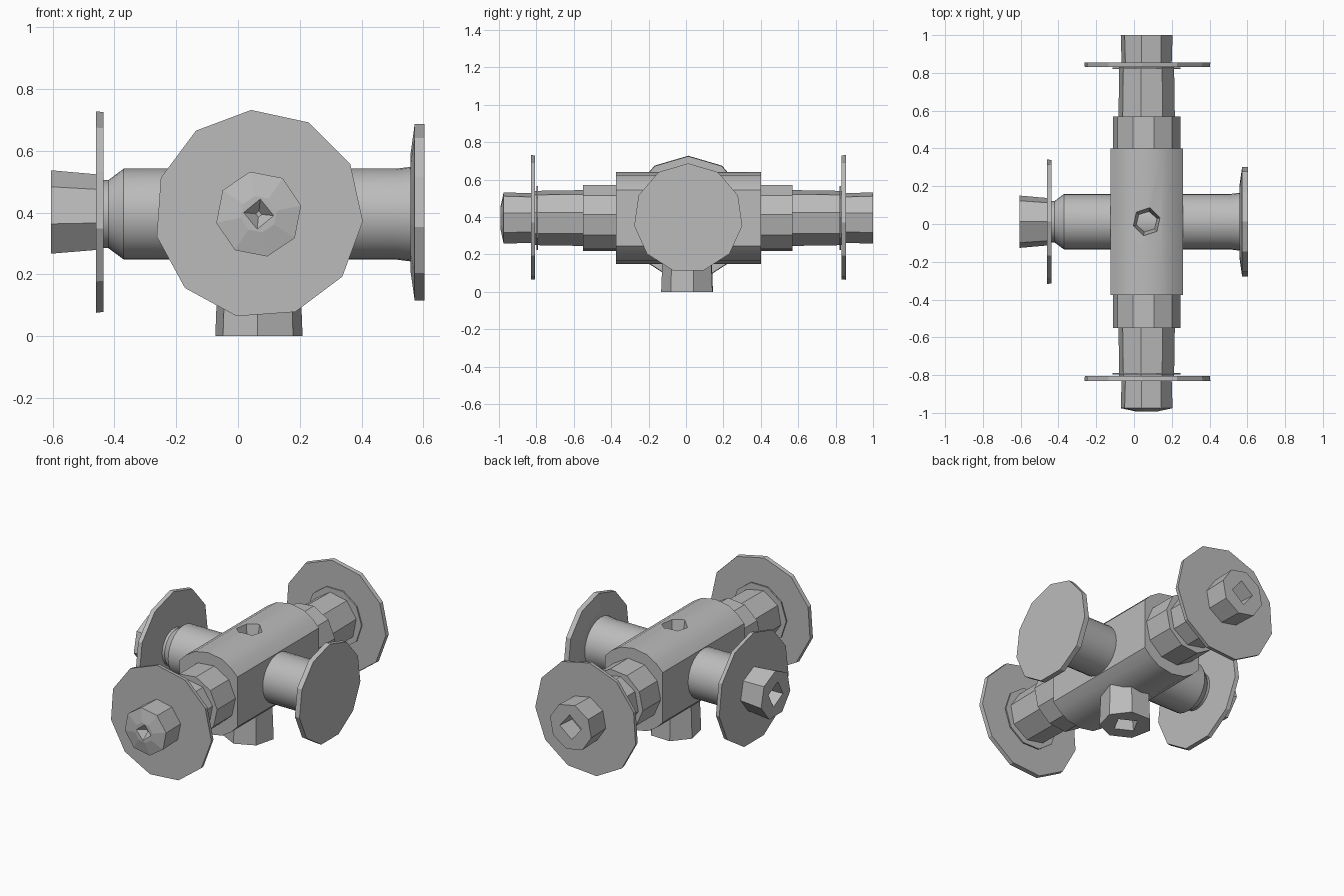
import bpy, bmesh
from math import pi, cos, sin, radians

cube = bpy.data.objects.get("Cube")
if cube:
    bpy.data.objects.remove(cube, do_unlink=True)

CX, CY, CZ = 0.067, 0.012, 0.395

grey = bpy.data.materials.new("cast_grey")
grey.use_nodes = True
grey.diffuse_color = (0.5, 0.5, 0.5, 1)
grey.node_tree.nodes["Principled BSDF"].inputs["Base Color"].default_value = (0.5, 0.5, 0.5, 1)


def place(axis, t, a, b):
    """Point at distance t along an axis, offset a and b across it."""
    if axis == "X":
        return (t, CY + a, CZ + b)
    if axis == "Y":
        return (CX + a, t, CZ + b)
    return (CX + a, CY + b, t)


def loft(name, axis, sections):
    """Closed solid through sections of (t, outline points)."""
    bm = bmesh.new()
    loops = [[bm.verts.new(place(axis, t, a, b)) for a, b in pts] for t, pts in sections]
    n = len(loops[0])
    for lo, hi in zip(loops, loops[1:]):
        for i in range(n):
            j = (i + 1) % n
            bm.faces.new((lo[i], lo[j], hi[j], hi[i]))
    bm.faces.new(loops[0])
    bm.faces.new(loops[-1])
    bmesh.ops.recalc_face_normals(bm, faces=bm.faces)
    mesh = bpy.data.meshes.new(name)
    bm.to_mesh(mesh)
    bm.free()
    mesh.materials.append(grey)
    ob = bpy.data.objects.new(name, mesh)
    bpy.context.collection.objects.link(ob)
    return ob


def ring(r, sides, turn=0.0):
    return [(r * cos(2 * pi * i / sides + turn), r * sin(2 * pi * i / sides + turn))
            for i in range(sides)]


def turned(name, axis, profile, sides, turn=0.0):
    return loft(name, axis, [(t, ring(r, sides, turn)) for t, r in profile])


def activate(ob):
    bpy.ops.object.select_all(action="DESELECT")
    ob.select_set(True)
    bpy.context.view_layer.objects.active = ob


def cut(ob, cutter):
    cutter.hide_render = True
    mod = ob.modifiers.new("socket", "BOOLEAN")
    mod.operation = "DIFFERENCE"
    mod.solver = "EXACT"
    mod.object = cutter
    activate(ob)
    bpy.ops.object.modifier_apply(modifier=mod.name)
    bpy.data.objects.remove(cutter, do_unlink=True)


def smooth(ob, angle=30):
    activate(ob)
    bpy.ops.object.shade_smooth_by_angle(angle=radians(angle))


# Valve body: round bar with flattened sides and a hole in the top
half = [(0.192, -0.15), (0.192, 0.15), (0.15, 0.192), (0.09, 0.229), (0, 0.245)]
outline = half + [(-a, b) for a, b in half[-2::-1]]
outline += [(-0.09, -0.229), (0, -0.245), (0.09, -0.229)]
outline.insert(-3, (-0.15, -0.192))
outline.append((0.15, -0.192))
body = loft("valve_body", "Y", [(-0.375, outline), (0.40, outline)])
cut(body, turned("top_hole_cutter", "Z", [(0.53, 0.055), (0.66, 0.08)], 6, 0.3))
smooth(body)

# Front and back arms: collar, neck, washer, flange and socketed stub
for end, s, start, collar, neck, plate, tip in (
        ("front", -1, 0.37, 0.55, 0.79, 0.83, 0.975),
        ("back", 1, 0.39, 0.57, 0.82, 0.855, 1.0)):
    turned(end + "_collar", "Y", [(s * start, 0.18), (s * collar, 0.18)], 10, 0.1)
    turned(end + "_neck", "Y", [(s * start, 0.155), (s * (plate - 0.01), 0.148)], 8, 0.2)
    turned(end + "_washer", "Y", [(s * neck, 0.18), (s * (neck + 0.008), 0.18)], 10)
    turned(end + "_flange", "Y",
           [(s * (plate - 0.024), 0.335), (s * plate, 0.338)], 11, -0.07)
    dome = [(s * 0.992, 0.06)] if end == "front" else []
    stub = turned(end + "_stub", "Y",
                  [(s * (plate - 0.01), 0.135), (s * tip, 0.14)] + dome, 8, 0.2)
    floor = (s * 0.95, 0.01) if end == "front" else (s * 0.90, 0.06)
    cut(stub, turned("socket_cutter", "Y", [floor, (s * 1.02, 0.075)], 4, -0.1))

# Cross pipe with a chamfered right end and a slight flare on the left
pipe = turned("cross_pipe", "X", [(-0.44, 0.11), (-0.42, 0.11), (-0.37, 0.147),
                                  (0.51, 0.147), (0.575, 0.155)], 28)
smooth(pipe)

# Right flange and stub
turned("right_flange", "X", [(-0.46, 0.333), (-0.436, 0.33)], 11, pi / 2)
stub = turned("right_stub", "X", [(-0.605, 0.142), (-0.45, 0.128)], 7, pi / 2)
cut(stub, turned("socket_cutter", "X", [(-0.63, 0.075), (-0.51, 0.06)], 4, 0.3))

# Left blind flange
turned("left_flange", "X", [(0.558, 0.19), (0.572, 0.292), (0.603, 0.292)], 11, pi / 2)

# Bottom outlet
outlet = turned("bottom_outlet", "Z", [(0.0, 0.145), (0.20, 0.137)], 7, 0.2)
cut(outlet, turned("socket_cutter", "Z", [(-0.03, 0.08), (0.10, 0.06)], 4, 0.3))
